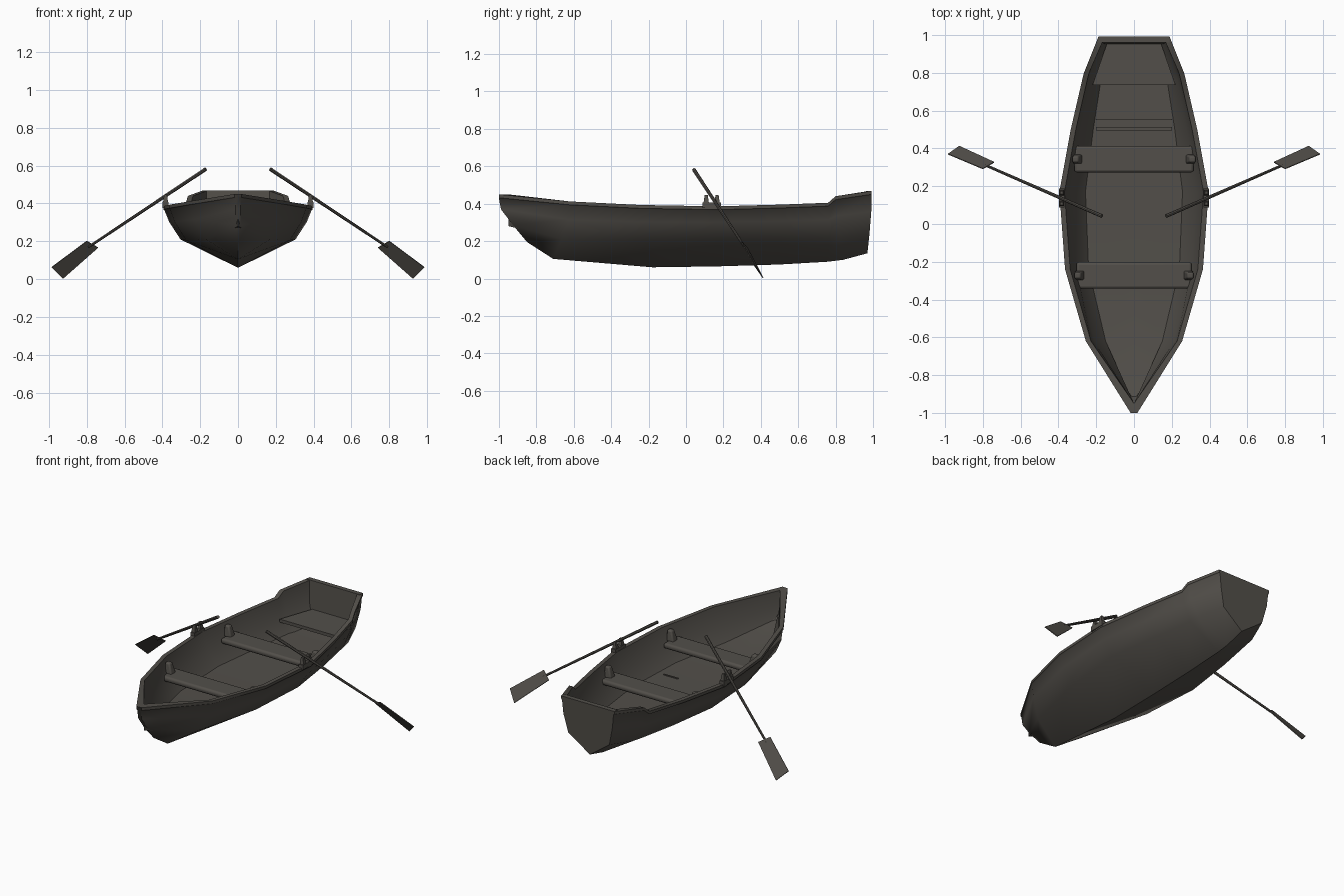
import bpy, bmesh, math
from mathutils import Vector

cube = bpy.data.objects.get("Cube")
if cube:
    bpy.data.objects.remove(cube, do_unlink=True)

wood = bpy.data.materials.new("dark weathered wood")
wood.use_nodes = True
colour = (0.085, 0.078, 0.068, 1)
wood.diffuse_color = colour
bsdf = wood.node_tree.nodes["Principled BSDF"]
bsdf.inputs["Base Color"].default_value = colour
bsdf.inputs["Roughness"].default_value = 0.8


def finish(name, bm, bevel=0, angle=40):
    bmesh.ops.remove_doubles(bm, verts=bm.verts, dist=0.0005)
    bmesh.ops.recalc_face_normals(bm, faces=bm.faces)
    mesh = bpy.data.meshes.new(name)
    bm.to_mesh(mesh)
    bm.free()
    mesh.materials.append(wood)
    obj = bpy.data.objects.new(name, mesh)
    bpy.context.collection.objects.link(obj)
    bpy.ops.object.select_all(action='DESELECT')
    obj.select_set(True)
    bpy.context.view_layer.objects.active = obj
    bpy.ops.object.shade_smooth_by_angle(angle=math.radians(angle))
    if bevel:
        mod = obj.modifiers.new("soft edges", 'BEVEL')
        mod.width, mod.segments = bevel, 3
    return obj


def box(name, centre, size, taper=1, lean=0, bevel=0):
    bm = bmesh.new()
    bmesh.ops.create_cube(bm, size=1)
    for v in bm.verts:
        top = v.co.z > 0
        k = taper if top else 1
        v.co = Vector((v.co.x * size[0] * k + lean * top, v.co.y * size[1] * k,
                       v.co.z * size[2])) + Vector(centre)
    return finish(name, bm, bevel)


def slab(name, outline, offset):
    bm = bmesh.new()
    near = [bm.verts.new(p) for p in outline]
    far = [bm.verts.new(Vector(p) + Vector(offset)) for p in outline]
    bm.faces.new(near)
    bm.faces.new(far)
    for i in range(len(near)):
        bm.faces.new((near[i - 1], near[i], far[i], far[i - 1]))
    return finish(name, bm)


# Hull stations: rim y, half width, rim z, keel y, keel z, chine width, chine z, floor z
stations = [
    (-1.00, 0.018, 0.450, -0.85, 0.195, 0.8, 0.285, 0.28),
    (-0.62, 0.255, 0.412, -0.71, 0.105, 0.66, 0.210, 0.205),
    (-0.24, 0.365, 0.393, -0.18, 0.060, 0.75, 0.205, 0.195),
    (0.17, 0.395, 0.386, 0.17, 0.065, 0.77, 0.210, 0.195),
    (0.50, 0.335, 0.395, 0.50, 0.075, 0.77, 0.210, 0.195),
    (0.76, 0.275, 0.405, 0.76, 0.090, 0.77, 0.215, 0.20),
    (0.80, 0.265, 0.440, 0.84, 0.100, 0.77, 0.220, 0.20),
    (0.992, 0.188, 0.468, 0.97, 0.135, 0.77, 0.240, 0.215),
]


def section(i):
    y, w, z, ky, kz, cw, cz, fz = stations[i]
    inset = {0: 0.05, len(stations) - 1: -0.015}.get(i, 0)
    lean = lambda f: y + (ky - y) * f
    side = max(w - 0.006, 0.012)
    inner = max(w - 0.027, 0)
    floor = w * (cw * (fz - kz) / (cz - kz) - 0.04)
    outer = [(0, ky, kz), (w * cw, lean(0.5), cz),
             (min(w * 0.92, side), lean(0.07), cz + (z - cz) * 0.52),
             (side, y, z - 0.022), (w, y, z - 0.018), (w, y, z)]
    inside = [(inner, y + inset, z), (min(w * 0.83, inner), y + inset, fz + 0.08),
              (min(floor, inner), y + inset, fz), (0, y + inset, fz)]
    return outer, inside


def both_sides(points):
    return points + [(-x, y, z) for x, y, z in reversed(points) if x > 0]


# Hull shell: outer planking, rail, inner walls and floor
bm = bmesh.new()
for sign in (1, -1):
    rows = []
    for i in range(len(stations)):
        outer, inside = section(i)
        rows.append([bm.verts.new((sign * x, y, z)) for x, y, z in outer + inside])
    for a, b in zip(rows, rows[1:]):
        for j in range(len(a) - 1):
            bm.faces.new((a[j], a[j + 1], b[j + 1], b[j]))
# Narrow stem face and the bow end of the rail
outer, inside = section(0)
bm.faces.new([bm.verts.new(p) for p in both_sides(outer)])
rim = outer[-1]
bm.faces.new([bm.verts.new(p) for p in (rim, inside[0], (-rim[0], rim[1], rim[2]))])
finish("hull", bm, angle=50)

# Transom closing the stern
slab("transom", both_sides(section(len(stations) - 1)[0]), (0, -0.03, 0))

# Stern seat
slab("stern_seat", [(-0.22, 0.735, 0.29), (0.22, 0.735, 0.29),
                    (0.14, 0.965, 0.29), (-0.14, 0.965, 0.29)], (0, 0, -0.02))

# Benches with a knee leaning outwards at each end
for label, y, half in (("rear", 0.343, 0.316), ("front", -0.272, 0.305)):
    box(label + "_bench", (0, y, 0.3), (2 * half, 0.14, 0.034), bevel=0.014)
    for side, s in (("left", 1), ("right", -1)):
        box(f"{label}_{side}_knee", (s * (half - 0.018), y, 0.345), (0.05, 0.05, 0.07),
            taper=0.65, lean=s * 0.012, bevel=0.009)

# Floor slats
for i, y in enumerate((0.505, 0.56)):
    box(f"floor_slat_{i + 1}", (0, y, 0.198), (0.4, 0.018, 0.012))
box("floor_cleat", (0.15, -0.065, 0.197), (0.1, 0.008, 0.008))

# Oars and oarlocks
for side, s in (("left", 1), ("right", -1)):
    grip, neck = Vector((s * 0.17, 0.042, 0.582)), Vector((s * 0.79, 0.313, 0.17))
    bm = bmesh.new()
    bmesh.ops.create_cone(bm, cap_ends=True, segments=8, radius1=0.010, radius2=0.007,
                          depth=(neck - grip).length)
    turn = (neck - grip).to_track_quat('Z', 'Y')
    for v in bm.verts:
        v.co = turn @ v.co + (grip + neck) / 2
    finish(side + "_oar_shaft", bm)
    blade = [(0.74, 0.325, 0.165), (0.80, 0.29, 0.20), (0.985, 0.368, 0.062), (0.925, 0.41, 0.002)]
    slab(side + "_oar_blade", [(s * x, y, z) for x, y, z in blade], (0, 0.004, 0.003))
    box(side + "_oarlock_base", (s * 0.383, 0.137, 0.392), (0.03, 0.1, 0.03))
    for label, y in (("front", 0.108), ("rear", 0.166)):
        box(f"{side}_{label}_oarlock_horn", (s * 0.383, y, 0.42), (0.03, 0.032, 0.055), taper=0.5)
